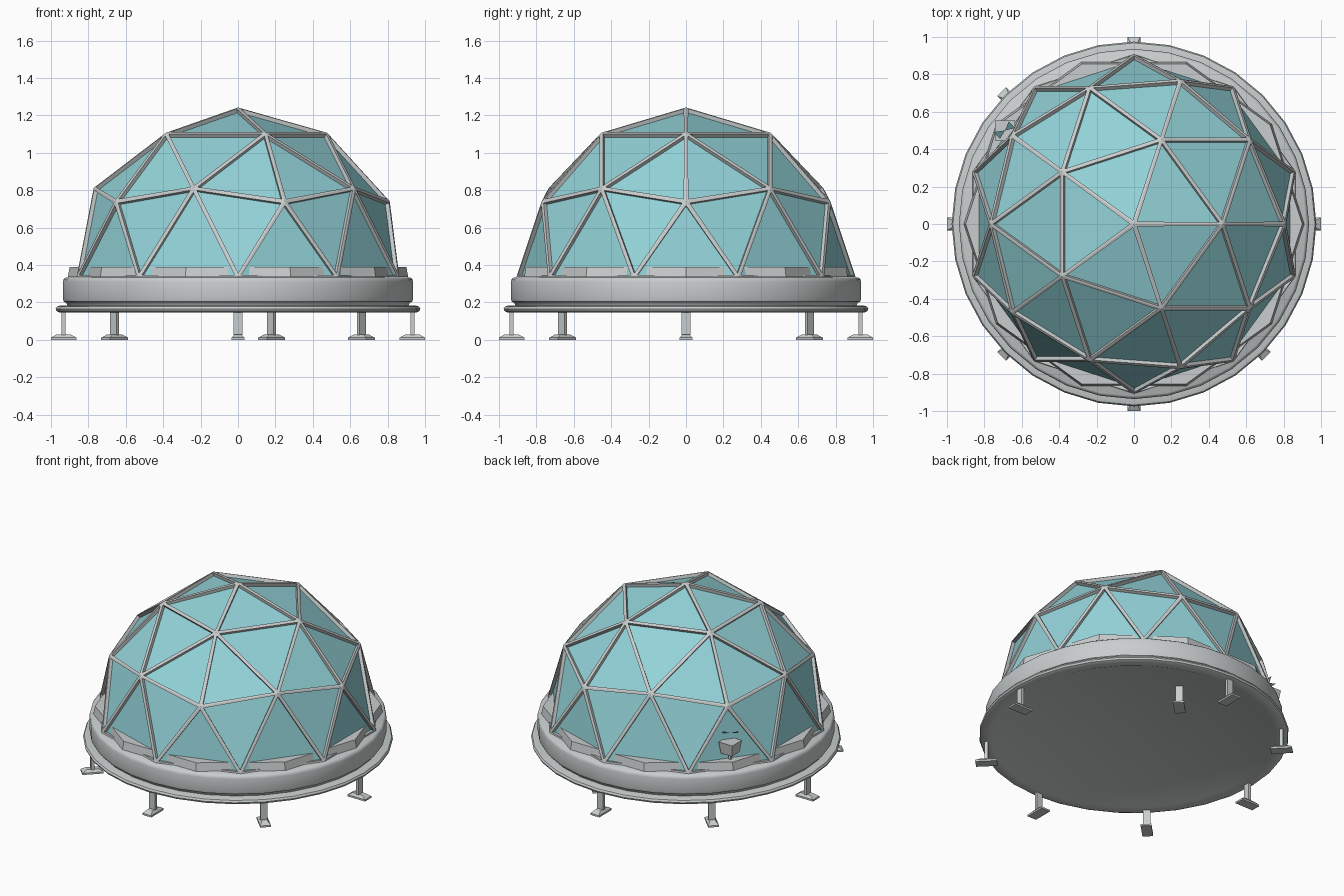
import bpy, bmesh, math
from mathutils import Matrix, Vector

if "Cube" in bpy.data.objects:
    bpy.data.objects.remove(bpy.data.objects["Cube"])


def material(name, rgb):
    m = bpy.data.materials.new(name)
    m.use_nodes = True
    m.diffuse_color = (*rgb, 1)
    m.node_tree.nodes["Principled BSDF"].inputs["Base Color"].default_value = (*rgb, 1)
    return m


GREY = material("pale grey metal", (0.58, 0.61, 0.61))
GLASS = material("aqua glass", (0.29, 0.65, 0.69))


def make(name, bm, *mats):
    bmesh.ops.recalc_face_normals(bm, faces=bm.faces)
    mesh = bpy.data.meshes.new(name)
    bm.to_mesh(mesh)
    bm.free()
    for m in mats:
        mesh.materials.append(m)
    ob = bpy.data.objects.new(name, mesh)
    bpy.context.collection.objects.link(ob)
    return ob


def add_box(bm, centre, size, taper=1.0, taper_top=True):
    """Box whose top (or bottom) is scaled by taper."""
    verts = bmesh.ops.create_cube(bm, size=1)["verts"]
    for v in verts:
        k = taper if (v.co.z > 0) == taper_top else 1
        v.co = Vector((v.co.x * size[0] * k, v.co.y * size[1] * k, v.co.z * size[2])) + Vector(centre)


def lathe(name, profile, steps=32):
    bm = bmesh.new()
    verts = [bm.verts.new((r, 0, z)) for r, z in profile]
    edges = [bm.edges.new(p) for p in zip(verts, verts[1:])]
    bmesh.ops.spin(bm, geom=verts + edges, axis=(0, 0, 1), cent=(0, 0, 0),
                   angle=math.tau, steps=steps)
    bmesh.ops.remove_doubles(bm, verts=bm.verts, dist=1e-4)
    ob = make(name, bm, GREY)
    bpy.ops.object.select_all(action="DESELECT")
    ob.select_set(True)
    bpy.context.view_layer.objects.active = ob
    bpy.ops.object.shade_smooth_by_angle(angle=math.radians(40))
    return ob


# Round floor plate with rolled lip, and the drum on top of it
lathe("floor_plate", [(0, .152), (.885, .152), (.9, .146), (.955, .146), (.97, .153),
                      (.975, .165), (.968, .178), (.95, .183), (0, .183)])
lathe("base_drum", [(.9, .18), (.912, .183), (.918, .197), (.932, .205), (.936, .22), (.936, .31),
                    (.932, .325), (.92, .334), (0, .336)])

# Geodesic dome: hemisphere of triangles, each with a recessed pane
RADIUS, BASE = 0.907, 0.335
bm = bmesh.new()
bmesh.ops.create_icosphere(bm, subdivisions=2, radius=RADIUS)
bmesh.ops.delete(bm, geom=[v for v in bm.verts if v.co.z < -0.01], context="VERTS")
bmesh.ops.translate(bm, verts=bm.verts, vec=(0, 0, BASE))
panes = list(bm.faces)
bmesh.ops.inset_individual(bm, faces=panes, thickness=0.023)
bmesh.ops.inset_individual(bm, faces=panes, thickness=0.001, depth=-0.022)
for f in panes:
    f.material_index = 1
make("geodesic_dome", bm, GREY, GLASS)

# Ten-sided band at the foot of the dome
bm = bmesh.new()
bmesh.ops.create_cone(bm, cap_ends=True, segments=10, radius1=RADIUS + .003, radius2=RADIUS - .007,
                      depth=0.055)
bmesh.ops.transform(bm, verts=bm.verts, matrix=Matrix.Translation((0, 0, BASE + .0275))
                    @ Matrix.Rotation(math.radians(18), 4, "Z"))
make("dome_foot_band", bm, GREY)

# Eight legs with sloped feet; one back leg stands nearer the middle
for i in range(8):
    bm = bmesh.new()
    add_box(bm, (0, 0, .09), (.022, .046, .13))
    add_box(bm, (0, 0, .006), (.136, .068, .012))
    add_box(bm, (0, 0, .02), (.136, .068, .017), taper=.55)
    angle = i * math.pi / 4
    place = Vector((math.cos(angle), math.sin(angle), 0)) * .932
    if i == 1:
        place.x = .18
    bmesh.ops.transform(bm, verts=bm.verts,
                        matrix=Matrix.Translation(place) @ Matrix.Rotation(angle, 4, "Z"))
    make(f"leg_{i + 1}", bm, GREY)

# Small control box on a post beside the dome
SPOT = Vector((-.69, .5, 0))
bm = bmesh.new()
add_box(bm, SPOT + Vector((0, 0, .385)), (.014, .014, .11))
add_box(bm, SPOT + Vector((0, 0, .475)), (.105, .105, .08), taper=.8, taper_top=False)
make("control_box", bm, GREY)

# Two-bladed display hovering over the box
bm = bmesh.new()
hub = SPOT + Vector((0, 0, .575))
along = Vector((.82, .57, 0))
for s in (-1, 1):
    tip = hub + along * s * .05
    bm.faces.new([bm.verts.new(p) for p in
                  (hub, tip + Vector((-.02, .02, .02)), tip + Vector((.015, -.015, -.015)))])
make("display_blades", bm, GLASS)
